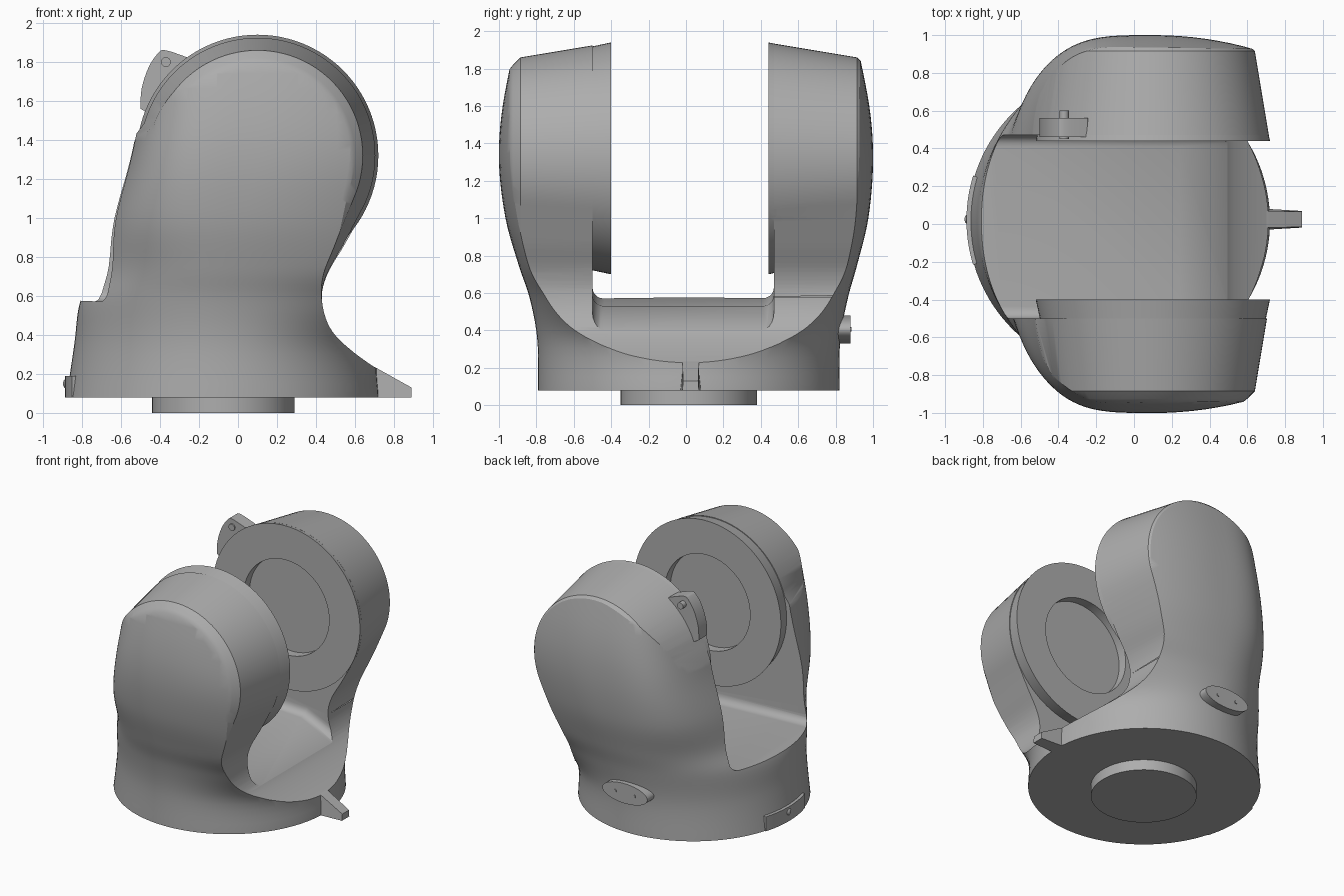
import bpy, bmesh, math
from mathutils import Vector, Matrix

if "Cube" in bpy.data.objects:
    bpy.data.objects.remove(bpy.data.objects["Cube"], do_unlink=True)

GREY = bpy.data.materials.new("plain_grey")
GREY.use_nodes = True
GREY.diffuse_color = (0.42, 0.42, 0.42, 1)
GREY.node_tree.nodes["Principled BSDF"].inputs["Base Color"].default_value = (0.42, 0.42, 0.42, 1)

YC = 0.015                  # middle plane between the arms
PIVOT = Vector((0.1, 1.32))  # arm head centre in x, z
HEAD_R = 0.62


def spline(keys, steps):
    """Catmull-Rom through tuples of any length."""
    out = []
    for i in range(len(keys) - 1):
        a, b, c, d = (keys[max(0, min(len(keys) - 1, i + k))] for k in (-1, 0, 1, 2))
        for s in range(steps):
            t = s / steps
            out.append([q + 0.5 * t * (r - p + t * (2 * p - 5 * q + 4 * r - w + t * (3 * (q - r) + w - p)))
                        for p, q, r, w in zip(a, b, c, d)])
    return out + [list(keys[-1])]


def finish(bm, name):
    bmesh.ops.recalc_face_normals(bm, faces=bm.faces)
    mesh = bpy.data.meshes.new(name)
    bm.to_mesh(mesh)
    bm.free()
    mesh.materials.append(GREY)
    ob = bpy.data.objects.new(name, mesh)
    bpy.context.collection.objects.link(ob)
    return ob


def loft(name, rings):
    """Skin closed rings of equal length and cap both ends."""
    bm = bmesh.new()
    vs = [[bm.verts.new(p) for p in ring] for ring in rings]
    n = len(vs[0])
    for lo, hi in zip(vs, vs[1:]):
        for i in range(n):
            j = (i + 1) % n
            bm.faces.new((lo[i], lo[j], hi[j], hi[i]))
    bm.faces.new(vs[0])
    bm.faces.new(vs[-1])
    return finish(bm, name)


def prism(name, pts, y0, y1):
    return loft(name, [[(x, y, z) for x, z in pts] for y in (y0, y1)])


def disc(name, x, z, rx, rz, y0, y1, n=96):
    ring = [(x + rx * math.cos(k * math.tau / n), z + rz * math.sin(k * math.tau / n)) for k in range(n)]
    return prism(name, ring, y0, y1)


def combine(target, tool, operation):
    mod = target.modifiers.new("cut", 'BOOLEAN')
    mod.operation, mod.solver, mod.object = operation, 'EXACT', tool
    bpy.context.view_layer.objects.active = target
    bpy.ops.object.modifier_apply(modifier=mod.name)
    bpy.data.objects.remove(tool, do_unlink=True)


# Outer envelope: round base growing into domed arm sides
# z, centre x, centre y, half depth, left reach, left squareness, right reach
rows = [(.08, -.08, YC, .805, .80, 2, .80), (.35, -.08, YC, .81, .76, 2, .82),
        (.57, -.06, YC, .85, .75, 2.1, 1.1), (.75, -.02, .01, .905, .705, 2.4, 1.4),
        (1.0, .04, .005, .97, .70, 3, 1.4), (1.3, .1, 0, 1.0, .665, 3.6, 1.4),
        (1.6, .1, 0, .98, .61, 3.6, 1.4), (2.0, .1, 0, .9, .58, 3.6, 1.4)]


def section(z, cx, cy, depth, left, power, right, n=128):
    ring = []
    for k in range(n):
        c, s = math.cos(k * math.tau / n), math.sin(k * math.tau / n)
        if c >= 0:
            ring.append((cx + right * c, cy + depth * s, z))
        else:
            e = 2 / power
            ring.append((cx - left * abs(c) ** e, cy + math.copysign(depth * abs(s) ** e, s), z))
    return ring


yoke = loft("yoke_body", [section(*r) for r in spline(rows, 6)])


# Tapered front outline: round head, concave neck and sloping foot
def outline(off):
    r = HEAD_R - off
    arc = [PIVOT + r * Vector((math.cos(math.radians(a)), math.sin(math.radians(a))))
           for a in range(164, -25, -4)]
    neck = spline([tuple(arc[-1]), (.555 - off * .7, .87), (.46 - off * .3, .71), (.43, .58),
                   (.47, .44), (.57, .33), (.74, .21), (.95, .1)], 6)
    return ([tuple(p) for p in arc[:-1]] + [tuple(p) for p in neck]
            + [(.95, -.1), (-1.1, -.1), (-1.1, .55), (-.8, .8), (-.62, 1.2)])


levels = [(.42, 0), (.9, .08), (.94, .12), (1.06, .27)]
levels = [(-y, o) for y, o in reversed(levels)] + levels
shape = loft("outline_cutter", [[(x, y + YC, z) for x, z in outline(o)] for y, o in levels])
combine(yoke, shape, 'INTERSECT')

# Slot between the arms, with rounded floor corners
floor = [(-1.3, .60), (-.8, .575), (.24, .53), (.5, .40), (1.3, .39)]
slot = prism("slot_cutter", floor + [(1.3, 2.3), (-1.3, 2.3)], -.5, .47)
bm = bmesh.new()
bm.from_mesh(slot.data)
edges = [e for e in bm.edges if all(v.co.z < 1 for v in e.verts)
         and abs(e.verts[0].co.y - e.verts[1].co.y) < .01]
bmesh.ops.bevel(bm, geom=edges, offset=.06, segments=5, profile=.5, affect='EDGES')
bmesh.ops.recalc_face_normals(bm, faces=bm.faces)
bm.to_mesh(slot.data)
bm.free()
combine(yoke, slot, 'DIFFERENCE')

# Raised round pads facing each other, each with a shallow round recess
for inner, side in ((-.4, -1), (.44, 1)):
    pad = disc("pad", *PIVOT, HEAD_R, HEAD_R, inner, inner + side * .13)
    for v in pad.data.vertices:
        if abs(v.co.y - inner) > .05:
            v.co.x += (PIVOT.x - v.co.x) * .045
            v.co.z += (PIVOT.y - v.co.z) * .045
    combine(yoke, pad, 'UNION')
    recess = disc("recess", *PIVOT, .36, .36, inner - side * .1, inner + side * .07)
    combine(yoke, recess, 'DIFFERENCE')

# Mounting plug under the base
plug = disc("mounting_plug", -.075, 0, .365, .365, -.1, 0)
plug.data.transform(Matrix.Rotation(math.radians(-90), 4, 'X'))
plug.data.transform(Matrix.Translation((0, YC, .1 - max(v.co.z for v in plug.data.vertices))))

# Pointer at the foot, narrowing towards its tip and top
pointer = prism("pointer", [(.45, .08), (.45, .3), (.6, .285), (.72, .225), (.89, .13), (.89, .08)], -1, 1)
for v in pointer.data.vertices:
    half = .07 - .09 * max(0, v.co.x - .6) - .12 * max(0, v.co.z - .1)
    v.co.y = .025 + half * v.co.y

# Latch fin with its pin on the rear arm
fin = spline([(-.5, 1.56), (-.495, 1.66), (-.46, 1.77), (-.41, 1.845), (-.37, 1.86), (-.25, 1.82)], 4)
prism("latch_fin", fin + [(-.2, 1.76), (-.4, 1.5)], .46, .56)
disc("latch_pin", -.37, 1.8, .025, .025, .45, .6, 24)

# Oval button with two studs on the rear of the base
disc("oval_button", -.1, .405, .19, .075, .75, .88, 64)
for dx in (-.08, .08):
    disc("button_stud", -.1 + dx, .405, .012, .012, .87, .886, 16)

# Thin curved plate and small knob on the left of the base
arc = [math.radians(180 + a) for a in range(-17, 18, 2)]
band = [(r * math.cos(a) - .08, r * math.sin(a) + .02) for r, seq in ((.807, arc), (.78, arc[::-1])) for a in seq]
loft("curved_plate", [[(x, y, z) for x, y in band] for z in (.08, .19)])
bm = bmesh.new()
bmesh.ops.create_uvsphere(bm, u_segments=24, v_segments=12, radius=.032,
                          matrix=Matrix.Translation((-.866, .025, .15)))
finish(bm, "small_knob")

# Smooth shading with crisp edges
bpy.ops.object.select_all(action='DESELECT')
for ob in bpy.context.collection.objects:
    if ob.type == 'MESH' and GREY.name in ob.data.materials:
        ob.select_set(True)
bpy.context.view_layer.objects.active = yoke
bpy.ops.object.shade_smooth_by_angle(angle=math.radians(28))
